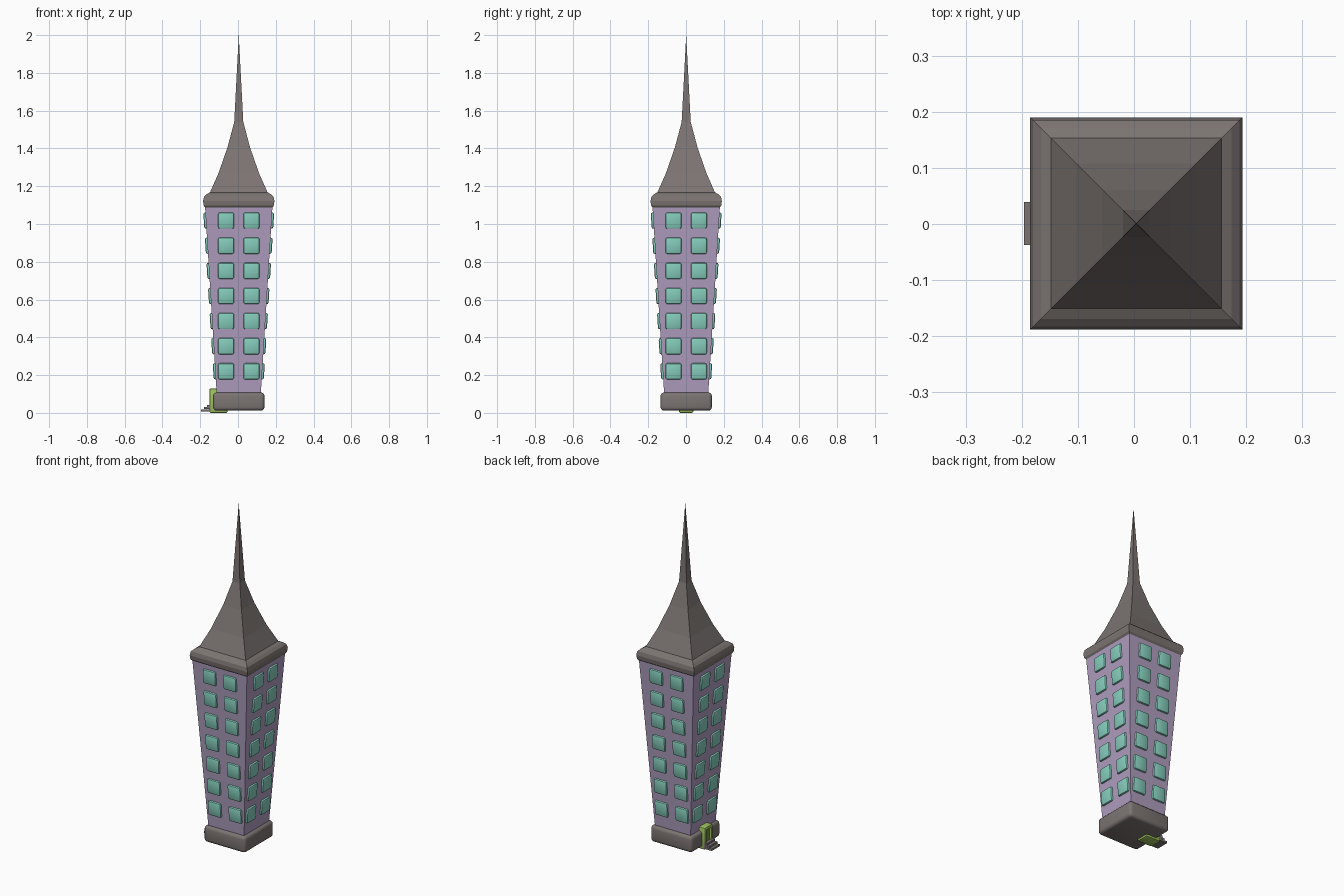
import bpy, bmesh, math
from mathutils import Matrix, Vector

if "Cube" in bpy.data.objects:
    bpy.data.objects.remove(bpy.data.objects["Cube"])

CX, CY = 0.004, 0.001          # tower axis


def mat(name, rgb):
    m = bpy.data.materials.new(name)
    m.diffuse_color = (*rgb, 1)
    m.use_nodes = True
    m.node_tree.nodes["Principled BSDF"].inputs["Base Color"].default_value = m.diffuse_color
    return m


STONE = mat("warm grey", (0.20, 0.175, 0.167))
LILAC = mat("lilac", (0.43, 0.34, 0.52))
TEAL = mat("teal", (0.24, 0.62, 0.51))
GREEN = mat("lime green", (0.33, 0.53, 0.11))
OLIVE = mat("dark green", (0.17, 0.27, 0.06))


def finish(name, bm, *mats, angle=None):
    bmesh.ops.recalc_face_normals(bm, faces=bm.faces)
    me = bpy.data.meshes.new(name)
    bm.to_mesh(me)
    bm.free()
    for m in mats:
        me.materials.append(m)
    ob = bpy.data.objects.new(name, me)
    bpy.context.collection.objects.link(ob)
    if angle:
        bpy.ops.object.select_all(action='DESELECT')
        ob.select_set(True)
        bpy.context.view_layer.objects.active = ob
        bpy.ops.object.shade_smooth_by_angle(angle=math.radians(angle))
    return ob


def square_loft(profile):
    """Stack square rings of (half width, z); zero width gives an apex."""
    bm = bmesh.new()
    prev = None
    for i, (h, z) in enumerate(profile):
        if h == 0:
            tip = bm.verts.new((CX, CY, z))
            for k in range(4):
                bm.faces.new((prev[k], prev[(k + 1) % 4], tip))
            return bm
        ring = [bm.verts.new((CX + sx * h, CY + sy * h, z))
                for sx, sy in ((-1, -1), (1, -1), (1, 1), (-1, 1))]
        if prev:
            for k in range(4):
                bm.faces.new((prev[k], prev[(k + 1) % 4], ring[(k + 1) % 4], ring[k]))
        else:
            bm.faces.new(ring[::-1])
        prev = ring
    bm.faces.new(prev)
    return bm


def box(lo, hi, bevel=0, segments=2):
    lo, hi = Vector(lo), Vector(hi)
    bm = bmesh.new()
    bmesh.ops.create_cube(bm, size=1)
    bmesh.ops.scale(bm, vec=hi - lo, verts=bm.verts)
    bmesh.ops.translate(bm, vec=(lo + hi) / 2, verts=bm.verts)
    if bevel:
        bmesh.ops.bevel(bm, geom=bm.edges[:], offset=bevel, segments=segments,
                        profile=0.5, affect='EDGES')
    return bm


# Tapered tower walls
Z0, H0, Z1, H1 = 0.09, 0.116, 1.10, 0.179
finish("tower_walls", square_loft([(H0, Z0), (H1, Z1)]), LILAC)

# Rounded base block
finish("base", box((CX - .136, CY - .136, .012), (CX + .136, CY + .136, .108), .018, 3),
       STONE, angle=35)

# Flared roof with spire
finish("roof_spire", square_loft([
    (.176, 1.085), (.186, 1.098), (.189, 1.122), (.184, 1.145), (.170, 1.158),
    (.152, 1.168), (.107, 1.27), (.060, 1.405), (.024, 1.54), (0, 2.0)]), STONE)

# Windows: two columns of seven on each wall, leaning with the wall
slope = (H1 - H0) / (Z1 - Z0)
tilt = Matrix.Rotation(math.atan(slope), 4, 'X')
source = box((-.042, -.011, -.043), (.042, .011, .043), .009, 2)
pane = finish("window", source, TEAL, angle=35)
for side in range(4):
    turn = Matrix.Translation((CX, CY, 0)) @ Matrix.Rotation(side * math.pi / 2, 4, 'Z')
    for row in range(7):
        z = 0.22 + row * 0.133
        for x in (-.067, .067):
            first = (side, row, x) == (0, 0, -.067)
            w = pane if first else pane.copy()
            if not first:
                bpy.context.collection.objects.link(w)
            w.matrix_world = turn @ Matrix.Translation((x, -(H0 + slope * (z - Z0)), z)) @ tilt

# Door surround on the left side, with a recessed door
bm = box((-.151, CY - .038, 0), (-.055, CY + .038, .13), .008, 2)
bm.normal_update()
front = max((f for f in bm.faces if f.normal.x < -.99), key=lambda f: f.calc_area())
bmesh.ops.inset_region(bm, faces=[front], thickness=.012)
bmesh.ops.inset_region(bm, faces=[front], thickness=.001, depth=-.01)
front.material_index = 1
finish("door_surround", bm, GREEN, OLIVE, angle=35)

# Three steps up to the door
for i in range(3):
    finish(f"step_{i + 1}", box((-.196 + i * .016, CY - .038, .008 + i * .012),
                                (-.145, CY + .038, .019 + i * .012)), STONE)
